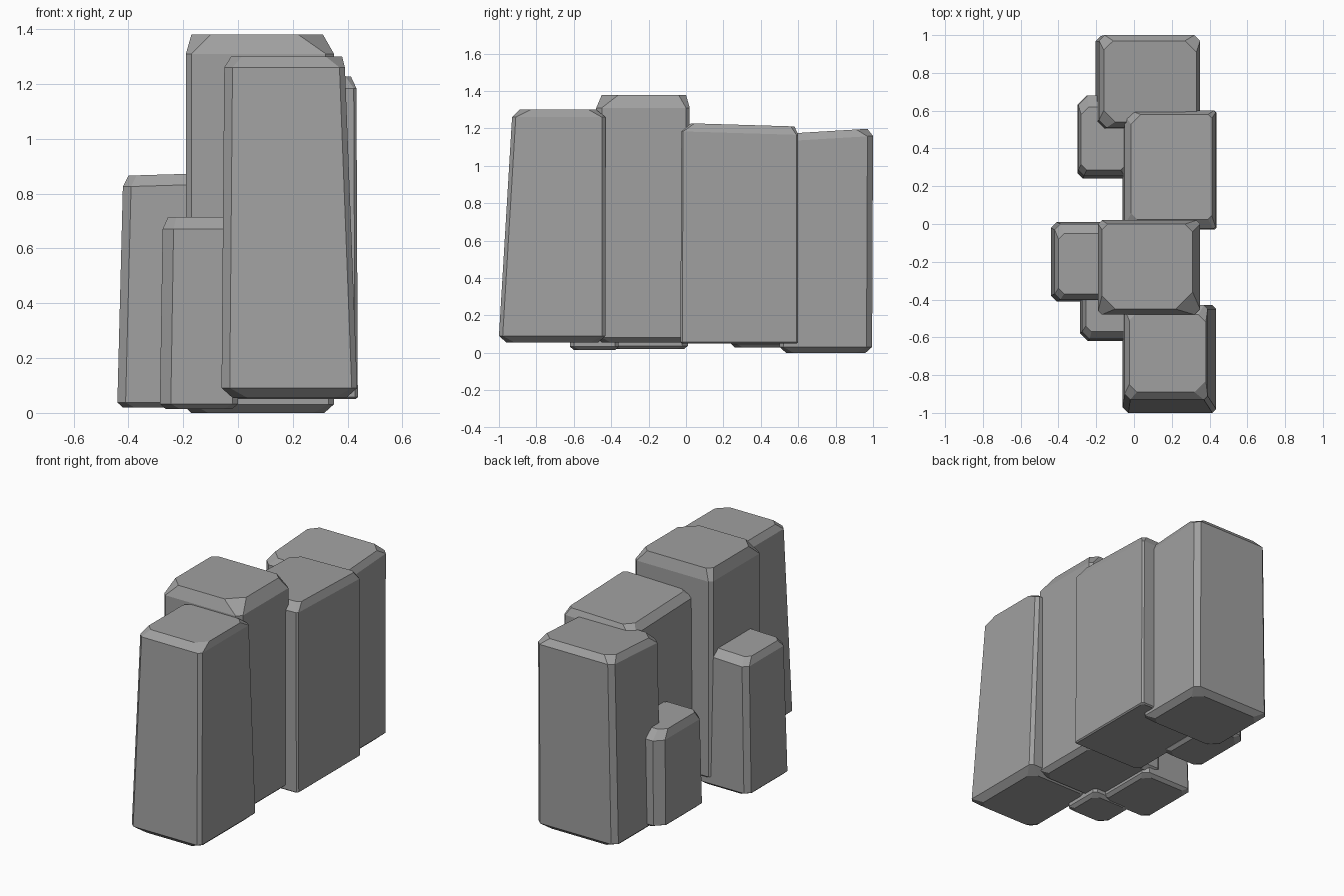
import bpy
import bmesh

cube = bpy.data.objects.get("Cube")
if cube:
    bpy.data.objects.remove(cube, do_unlink=True)

# Single stone colour
stone = bpy.data.materials.new("stone_grey")
stone.use_nodes = True
grey = (0.35, 0.35, 0.35, 1)
stone.diffuse_color = grey
stone.node_tree.nodes["Principled BSDF"].inputs["Base Color"].default_value = grey


def octagon(rect, cuts):
    """Rectangle (x0, x1, y0, y1) with its four corners cut off."""
    x0, x1, y0, y1 = rect
    a, b, c, d = cuts
    return [(x0, y0 + a), (x0 + a, y0), (x1 - b, y0), (x1, y0 + b),
            (x1, y1 - c), (x1 - c, y1), (x0 + d, y1), (x0, y1 - d)]


def shrink(rect, inset):
    """Move each side inwards by its own amount: left, right, front, back."""
    return [v + s * i for v, s, i in zip(rect, (1, -1, 1, -1), inset)]


def rock(name, base, top, z, foot, rim, inset, cuts, top_cuts, slope=(0, 0)):
    """Tapered block with cut corners and a chamfered foot and rim."""
    z0, z1 = z
    cx, cy = (top[0] + top[1]) / 2, (top[2] + top[3]) / 2
    foot_cuts = [c + foot * 0.6 for c in cuts]
    levels = [(shrink(base, [foot] * 4), foot_cuts, z0, False),
              (base, cuts, z0 + foot * 0.9, False),
              (top, cuts, z1 - rim, True),
              (shrink(top, inset), top_cuts, z1, True)]
    bm = bmesh.new()
    rings = []
    for rect, corner, height, tilted in levels:
        ring = []
        for x, y in octagon(rect, corner):
            lift = slope[0] * (x - cx) + slope[1] * (y - cy) if tilted else 0
            ring.append(bm.verts.new((x, y, height + lift)))
        rings.append(ring)
    for low, high in zip(rings, rings[1:]):
        for i in range(8):
            j = (i + 1) % 8
            bm.faces.new((low[i], low[j], high[j], high[i]))
    bm.faces.new(rings[0][::-1])
    bm.faces.new(rings[-1])
    bmesh.ops.recalc_face_normals(bm, faces=bm.faces)
    mesh = bpy.data.meshes.new(name)
    bm.to_mesh(mesh)
    bm.free()
    mesh.materials.append(stone)
    bpy.context.collection.objects.link(bpy.data.objects.new(name, mesh))


# Four tall slabs, front to back
rock("front_slab", (-.06, .435, -1, -.43), (-.05, .39, -.93, -.43), (.055, 1.3),
     .04, .04, (.025, .01, .04, .05), (.03, .02, .02, .02), (.04, .06, .04, .03))
rock("front_middle_slab", (-.19, .35, -.48, .02), (-.19, .35, -.48, .02), (.055, 1.38),
     .03, .07, (.02, .04, .03, .02), (.02, .03, .02, .02), (.07, .09, .04, .03))
rock("back_middle_slab", (-.06, .437, -.03, .6), (-.05, .432, -.025, .6), (.05, 1.215),
     .008, .045, (.035, .02, .05, .02), (.02, .01, .01, .03), (.03, .02, .02, .05),
     (.02, -.03))
rock("back_slab", (-.205, .35, .5, .995), (-.185, .35, .51, 1), (0, 1.185),
     .035, .04, (.025, .02, .03, .03), (.04, .02, .03, .03), (.06, .04, .06, .05),
     (0, .06))

# Three small side stones
rock("large_side_stone", (-.44, -.08, -.41, .01), (-.42, -.08, -.4, 0), (.02, .87),
     .02, .04, (.02, .02, .03, .05), (.03, .03, .03, .03), (.03, .03, .03, .03),
     (.03, 0))
rock("front_side_stone", (-.285, 0, -.62, -.36), (-.275, 0, -.61, -.36), (.015, .715),
     .02, .045, (.02, .02, .04, .02), (.04, .02, .02, .02), (.03, .02, .02, .02))
rock("back_side_stone", (-.3, -.02, .24, .68), (-.295, -.02, .255, .68), (.03, .63),
     .02, .05, (.015, .02, .03, .06), (.03, .03, .03, .05), (.03, .03, .03, .04))
